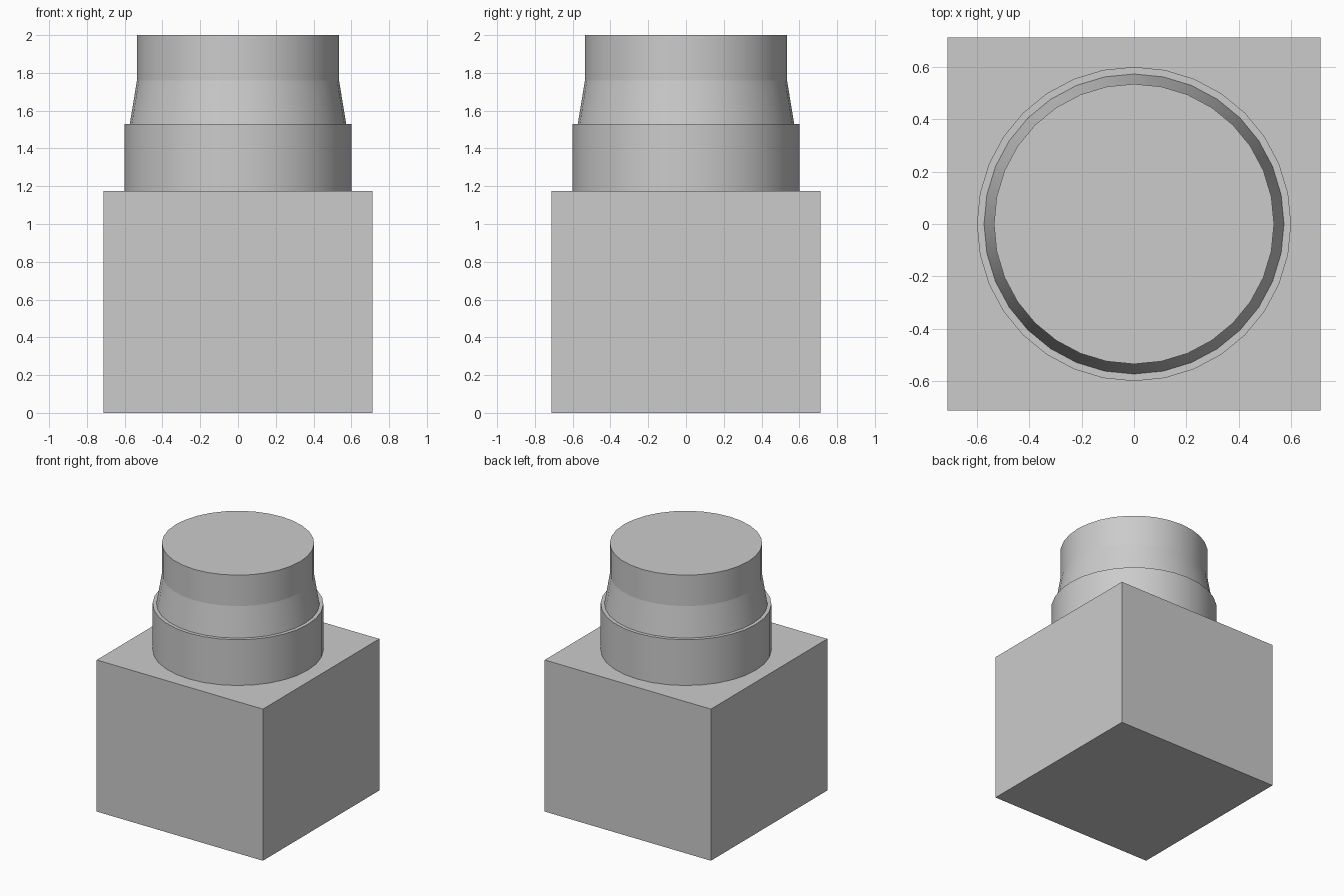
import bpy
import math

cube = bpy.data.objects.get("Cube")
if cube:
    bpy.data.objects.remove(cube, do_unlink=True)

GREY = (0.6, 0.6, 0.6, 1)
mat = bpy.data.materials.new("plain grey")
mat.use_nodes = True
mat.diffuse_color = GREY
mat.node_tree.nodes["Principled BSDF"].inputs["Base Color"].default_value = GREY


def finish(name):
    ob = bpy.context.object
    ob.name = ob.data.name = name
    ob.data.materials.append(mat)
    return ob


def drum(name, r_bottom, r_top, z0, z1):
    """Upright 32-sided round section between two heights."""
    bpy.ops.mesh.primitive_cone_add(vertices=32, radius1=r_bottom, radius2=r_top,
                                    depth=z1 - z0, location=(0, 0, (z0 + z1) / 2))
    finish(name)
    bpy.ops.object.shade_smooth_by_angle(angle=math.radians(30))


# Square block at the bottom
BASE_TOP = 1.175
bpy.ops.mesh.primitive_cube_add(size=1, location=(0, 0, BASE_TOP / 2))
base = finish("base_block")
base.scale = (1.425, 1.425, BASE_TOP)
bpy.ops.object.transform_apply(location=False, rotation=False, scale=True)

# Stacked round sections: collar, tapered neck, cap
drum("collar", 0.6, 0.6, BASE_TOP, 1.53)
drum("tapered_neck", 0.573, 0.535, 1.53, 1.76)
drum("cap", 0.535, 0.535, 1.76, 2.0)
